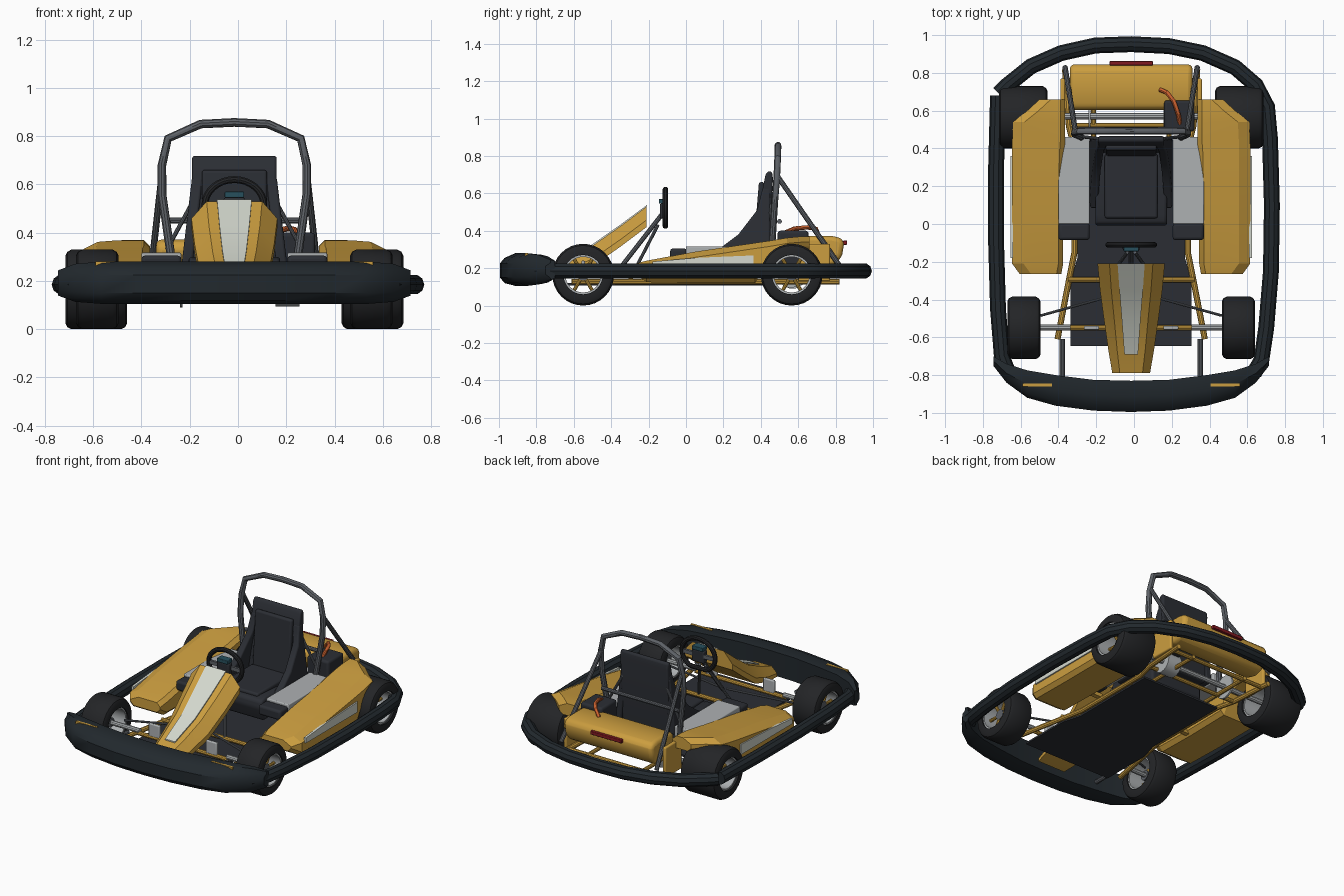
import bpy, bmesh
from math import sin, cos, pi
from mathutils import Vector, Matrix

if "Cube" in bpy.data.objects:
    bpy.data.objects.remove(bpy.data.objects["Cube"])


def material(name, r, g, b):
    m = bpy.data.materials.new(name)
    m.diffuse_color = (r, g, b, 1)
    m.use_nodes = True
    m.node_tree.nodes["Principled BSDF"].inputs["Base Color"].default_value = m.diffuse_color
    return m


YELLOW = material("yellow", .60, .34, .05)
RUBBER = material("rubber", .017, .018, .02)
BUMPER = material("bumper_black", .016, .022, .027)
SEAT = material("seat_dark", .024, .027, .034)
STEEL = material("steel", .11, .12, .135)
SILVER = material("silver", .42, .44, .45)
PALE = material("pale", .66, .69, .62)
RED = material("red", .22, .01, .015)
ORANGE = material("orange", .65, .13, .03)
TEAL = material("screen", .02, .08, .11)


def finish(name, mesh, mat, bevel=0, angle=35):
    ob = bpy.data.objects.new(name, mesh)
    bpy.context.collection.objects.link(ob)
    if mat:
        mesh.materials.append(mat)
    if bevel:
        mod = ob.modifiers.new("bevel", "BEVEL")
        mod.width, mod.segments = bevel, 3
    bpy.ops.object.select_all(action="DESELECT")
    ob.select_set(True)
    bpy.context.view_layer.objects.active = ob
    bpy.ops.object.shade_smooth_by_angle(angle=angle * pi / 180)
    return ob


def loft(name, rings, mat, bevel=0, loop=False, angle=35):
    """Skin a row of equal rings; loop joins last to first, otherwise capped."""
    bm = bmesh.new()
    vs = [[bm.verts.new(p) for p in r] for r in rings]
    n = len(rings[0])
    for a, b in zip(vs, vs[1:] + (vs[:1] if loop else [])):
        for i in range(n):
            bm.faces.new((a[i], a[(i + 1) % n], b[(i + 1) % n], b[i]))
    if not loop:
        bm.faces.new(vs[0])
        bm.faces.new(vs[-1])
    bmesh.ops.recalc_face_normals(bm, faces=bm.faces)
    mesh = bpy.data.meshes.new(name)
    bm.to_mesh(mesh)
    bm.free()
    return finish(name, mesh, mat, bevel, angle)


def prism(name, yz, x0, x1, mat, bevel=0):
    return loft(name, [[(x, y, z) for y, z in yz] for x in (x0, x1)], mat, bevel)


def box(name, x, y, z, mat, bevel=0):
    return prism(name, [(y[0], z[0]), (y[1], z[0]), (y[1], z[1]), (y[0], z[1])], *x, mat, bevel)


def tube(name, pts, r, mat, cyclic=False):
    cu = bpy.data.curves.new(name, "CURVE")
    cu.dimensions, cu.bevel_depth, cu.bevel_resolution = "3D", r, 3
    cu.use_fill_caps = True
    sp = cu.splines.new("POLY")
    sp.points.add(len(pts) - 1)
    for p, c in zip(sp.points, pts):
        p.co = (*c, 1)
    sp.use_cyclic_u = cyclic
    tmp = bpy.data.objects.new(name, cu)
    mesh = bpy.data.meshes.new_from_object(tmp)
    bpy.data.objects.remove(tmp)
    mesh.materials.clear()
    return finish(name, mesh, mat)


def lathe_x(name, c, prof, mat, n=32):
    rings = [[(c[0] + x, c[1] + r * cos(a), c[2] + r * sin(a)) for x, r in prof]
             for a in (2 * pi * i / n for i in range(n))]
    return loft(name, rings, mat, loop=True)


# wrap-around bumper: fat front moulding, rear and side tubes
half = [(0, -.995, -.83), (.2, -.988, -.825), (.4, -.962, -.80),
        (.55, -.92, -.775), (.66, -.84, -.74), (.73, -.75, -.70)]
stations = [(-x, a, b) for x, a, b in half[:0:-1]] + half
rings = []
for x, yo, yi in stations:
    k = 1 if abs(x) < .6 else (.9 if abs(x) < .7 else .6)
    m = (yo + yi) / 2
    rings.append([(x, y, .19 + k * dz) for y, dz in (
        (yo, -.04), (yo, .035), (yo + .025, .065), (m, .09), (yi, .082),
        (yi, -.075), (m, -.085), (yo + .025, -.07))])
loft("front_bumper", rings, BUMPER)
tube("left_side_bumper", [(x, y, .185) for x, y in (
    (-.65, -.79), (-.685, -.70), (-.705, -.45), (-.715, -.1), (-.715, .3), (-.705, .68))], .042, BUMPER)
tube("rear_and_right_bumper", [(x, y, .185) for x, y in (
    (-.70, .69), (-.655, .735), (-.53, .835), (-.37, .905), (-.19, .945), (0, .952), (.2, .942),
    (.38, .905), (.55, .83), (.66, .735), (.72, .62), (.735, .45), (.745, .1), (.74, -.25),
    (.715, -.55), (.69, -.72), (.65, -.79))], .042, BUMPER)

# wheels: tyre, open rim, spokes, hub
for s, side in ((-1, "left"), (1, "right")):
    for end, x, y, w in (("front", .568, -.55, .088), ("rear", .572, .565, .128)):
        c, nm = Vector((s * x, y, .165)), f"{end}_{side}"
        lathe_x(nm + "_tyre", c, [(-w, .105), (-w, .14), (-w + .008, .156), (-w + .025, .165),
                                  (w - .025, .165), (w - .008, .156), (w, .14), (w, .105)], RUBBER)
        lathe_x(nm + "_rim", c, [(-w * .9, .095), (-w * .9, .108), (w * .9, .108), (w * .9, .095)], SILVER)
        lathe_x(nm + "_hub", c, [(-.04, .001), (-.04, .032), (.04, .032), (.04, .001)], STEEL, 16)
        for i in range(6):
            a = i * pi / 3
            d = Vector((0, cos(a), sin(a)))
            tube(f"{nm}_spoke_{i}", [c + d * .025 + Vector((s * .03, 0, 0)),
                                     c + d * .1 + Vector((s * .03, 0, 0))], .01, YELLOW)

# axles and steering linkage
tube("rear_axle", [(-.55, .57, .165), (.55, .57, .165)], .017, SILVER)
for s in (-1, 1):
    tube("front_stub_axle", [(s * .55, -.547, .165), (s * .32, -.547, .165)], .016, SILVER)
    tube("tie_rod", [(s * .48, -.485, .17), (s * .03, -.36, .20)], .007, STEEL)
    tube("bumper_bracket", [(s * .365, -.61, .17), (s * .365, -.82, .17)], .014, STEEL)

# floor and tubular frame
floor = [(-.32, -.645), (.32, -.645), (.32, -.30), (.285, -.18), (.285, .42), (-.285, .42), (-.285, -.18), (-.32, -.30)]
loft("floor_pan", [[(x, y, z) for x, y in floor] for z in (.108, .12)], SEAT)
for s in (-1, 1):
    tube("frame_rail", [(s * x, y, .128) for x, y in (
        (.39, -.61), (.33, -.30), (.30, -.15), (.30, .40), (.33, .52), (.35, .82))], .016, YELLOW)
    tube("inner_frame_rail", [(s * .2, .30, .128), (s * .2, .78, .128)], .013, YELLOW)
    box("pod_mount", (s * .30, s * .45), (.02, .05), (.13, .155), YELLOW)
    box("rear_stay", (s * .35, s * .375), (.60, .77), (.13, .33), YELLOW, .008)
    box("pedal", (s * .17, s * .25), (-.56, -.54), (.14, .24), SILVER, .006)
for i, (y, w, z) in enumerate(((-.55, .33, .15), (-.295, .335, .14), (.30, .30, .128), (.52, .33, .128), (.76, .35, .128))):
    tube(f"cross_member_{i}", [(-w, y, z), (w, y, z)], .014, YELLOW)

# side pods with pale outer strip and inner shelf
pod = [(-.265, .37, .59, .16, .225), (-.21, .36, .63, .125, .24), (.05, .36, .632, .12, .288),
       (.37, .355, .632, .12, .335), (.44, .35, .63, .24, .345), (.54, .35, .625, .28, .362), (.60, .35, .55, .29, .368),
       (.66, .35, .485, .29, .37)]
for s, side in ((-1, "left"), (1, "right")):
    rings = []
    for y, xi, xo, zb, zt in pod:
        c = .025
        rings.append([(s * x, y, z) for x, z in (
            (xi, zb + c), (xi, zt - c), (xi + c, zt), (xo - .06, zt), (xo, zt - .03),
            (xo, zb + c), (xo - c, zb), (xi + c, zb))])
    loft(side + "_pod", rings, YELLOW, angle=20)
    prism(side + "_pod_strip", [(-.18, .20), (-.18, .235), (.05, .255), (.36, .268), (.36, .20)],
          s * .625, s * .64, PALE)
    box(side + "_shelf", (s * .22, s * .385), (.0, .46), (.25, .317), SILVER, .006)
    box(side + "_shelf_front", (s * .22, s * .385), (-.085, .005), (.24, .305), SEAT, .015)
    box(side + "_bumper_trim", (s * .42, s * .575), (-.86, -.845), (.262, .281), YELLOW)

# nose fairing with centre stripe
nose = [(-.21, .53, .115, .178, .11), (-.35, .425, .105, .165, .11),
        (-.50, .32, .09, .145, .11), (-.66, .245, .075, .122, .09), (-.79, .195, .06, .10, .06)]
loft("nose_fairing", [[(-b, y, z - h), (-b, y, z - h * .65), (-a, y, z), (a, y, z), (b, y, z - h * .65), (b, y, z - h)]
                      for y, z, a, b, h in nose], YELLOW, angle=20)
loft("nose_stripe", [[(-w, y, z), (w, y, z), (w, y, z + .008), (-w, y, z + .008)] for y, z, w in (
    (-.208, .53, .072), (-.35, .425, .062), (-.50, .32, .05), (-.69, .235, .036))], PALE)

# seat
prism("seat_back", [(.375, .24), (.405, .60), (.425, .70), (.44, .72), (.46, .715), (.465, .68), (.44, .24)],
      -.175, .175, SEAT, .015)
prism("seat_back_pad", [(.36, .30), (.39, .66), (.42, .66), (.39, .30)], -.135, .135, SEAT, .012)
prism("seat_base", [(-.01, .24), (-.0, .285), (.05, .30), (.38, .275), (.38, .15), (.02, .15)], -.19, .19, SEAT, .015)
box("seat_cushion", (-.14, .14), (.03, .37), (.27, .312), SEAT, .012)
side_yz = [(.08, .25), (.20, .32), (.28, .38), (.38, .51), (.41, .63), (.45, .63), (.45, .25)]
for s in (-1, 1):
    loft("seat_bolster", [[(s * (x + (.55 - z) * .12), y, z) for y, z in side_yz] for x in (.14, .185)], SEAT, .01)

# roll hoop and braces
hoop = [(.26, .455, .18), (.265, .46, .32), (.30, .475, .56), (.30, .485, .68), (.275, .49, .79), (.14, .492, .85)]
tube("roll_hoop", [(-x, y, z) for x, y, z in hoop] + [(0, .492, .857)] + hoop[::-1], .018, STEEL)
tube("hoop_cross_bar", [(-.28, .50, .45), (.28, .50, .45)], .013, STEEL)
for s in (-1, 1):
    tube("hoop_brace", [(s * .295, .49, .69), (s * .35, .83, .20)], .014, STEEL)
    tube("seat_stay", [(s * .28, .465, .33), (s * .16, .45, .55)], .009, STEEL)

# steering wheel, column and display
tube("steering_wheel", [(.122 * cos(a), -.11, max(.515 + .105 * sin(a), .425))
                        for a in (2 * pi * i / 32 for i in range(32))], .015, RUBBER, True)
box("steering_spoke", (-.115, .115), (-.118, -.102), (.50, .525), STEEL)
box("steering_hub", (-.045, .045), (-.14, -.1), (.465, .545), SEAT, .008)
box("display", (-.04, .04), (-.145, -.095), (.545, .57), TEAL, .004)
tube("steering_column", [(0, -.115, .505), (0, -.36, .19)], .013, STEEL)
for s in (-1, 1):
    tube("column_support", [(s * .02, -.15, .43), (s * .13, -.30, .14)], .009, STEEL)

# rear fairing and tail light
prism("rear_fairing", [(.60, .35), (.64, .372), (.78, .372), (.835, .36), (.845, .33), (.835, .27),
                       (.80, .215), (.74, .20), (.66, .22), (.61, .28)], -.325, .325, YELLOW, .025)
box("tail_light", (-.115, .115), (.84, .862), (.325, .348), RED, .004)

# engine, drive parts and hose
box("engine", (.175, .335), (.49, .655), (.20, .40), SEAT, .015)
lathe_x("engine_drive", (.22, .56, .165), [(-.05, .001), (-.05, .07), (.05, .07), (.05, .001)], SILVER, 20)
lathe_x("brake_disc", (-.22, .57, .165), [(-.006, .001), (-.006, .075), (.006, .075), (.006, .001)], SILVER, 24)
tube("hose", [(.258, .53, .39), (.25, .58, .412), (.225, .65, .418), (.19, .695, .41), (.155, .71, .37)], .012, ORANGE)

# whole kart sits slightly left of centre
for ob in bpy.context.scene.objects:
    ob.location.x -= .015
